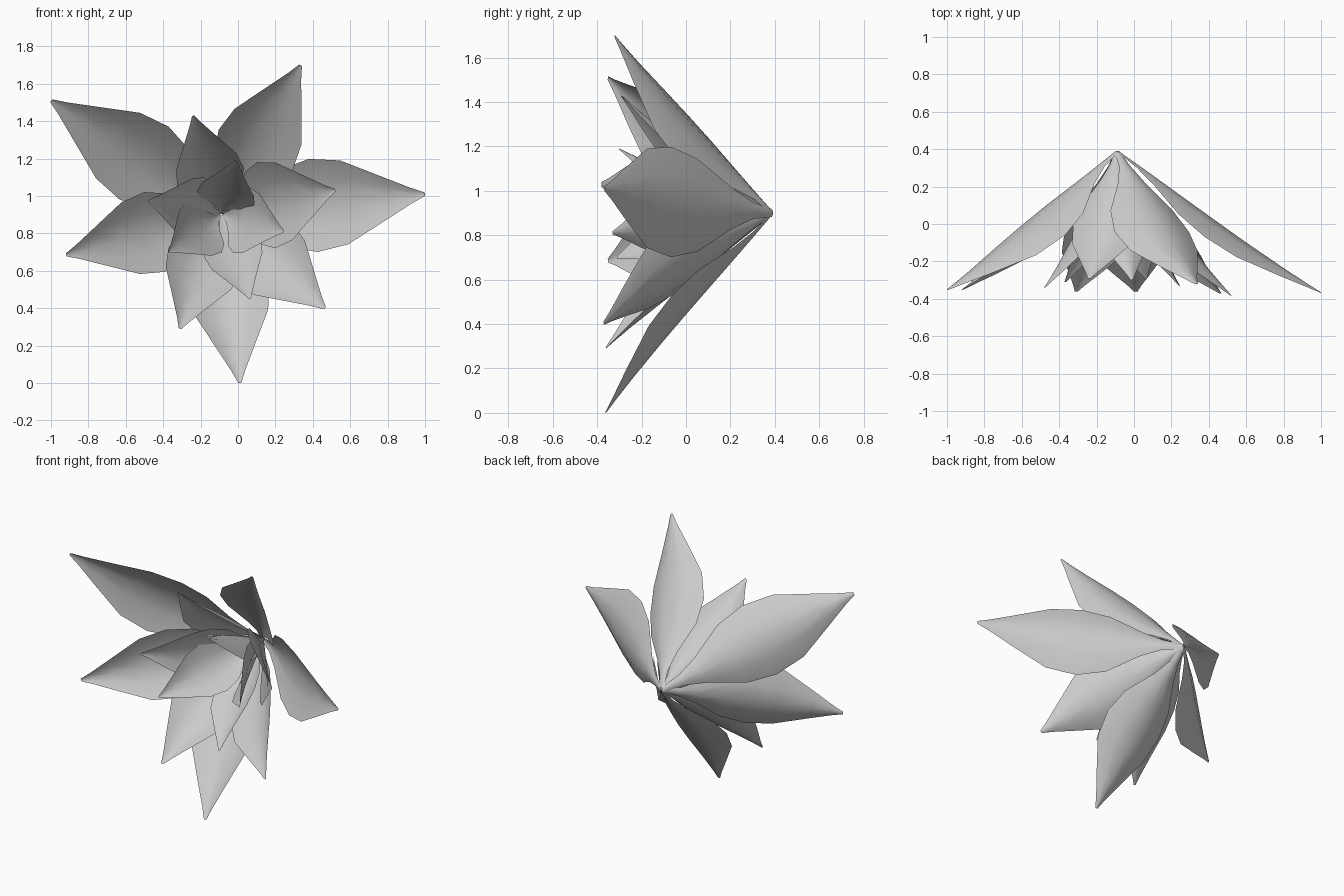
import bpy
from mathutils import Vector

if "Cube" in bpy.data.objects:
    bpy.data.objects.remove(bpy.data.objects["Cube"])

# Single flat colour for the whole flower
mat = bpy.data.materials.new("petal grey")
mat.diffuse_color = (0.6, 0.6, 0.6, 1)
mat.use_nodes = True
mat.node_tree.nodes["Principled BSDF"].inputs["Base Color"].default_value = mat.diffuse_color

BASE = Vector((-0.09, 0.385, 0.9))
AXIS = Vector((0, -1, 0))          # direction the flower opens

# Petal outline: position along the length, relative half width
PROFILE = [(0, .07), (.1, .15), (.2, .36), (.36, .84), (.5, 1.0),
           (.65, .9), (.83, .45), (.94, .17), (1, .04)]
ACROSS = [-1, -.5, 0, .5, 1]


def petal(name, tip, half, cup):
    """Cupped sheet running from the shared base to the tip."""
    d = Vector(tip) - BASE
    u = d.normalized()
    n = (AXIS - u * AXIS.dot(u)).normalized()   # towards the flower's inside
    s = u.cross(n)
    verts, faces = [], []
    for t, w in PROFILE:
        bow = 0.07 * t * t * (1 - t)
        for a in ACROSS:
            verts.append(BASE + d * t + s * (a * w * half)
                         + n * (bow + cup * w * a * a) + n * (-0.008 * (1 - t)))
    k = len(ACROSS)
    for r in range(len(PROFILE) - 1):
        for c in range(k - 1):
            i = r * k + c
            faces.append((i, i + 1, i + k + 1, i + k))
    me = bpy.data.meshes.new(name)
    me.from_pydata(verts, [], faces)
    me.materials.append(mat)
    for p in me.polygons:
        p.use_smooth = True
    ob = bpy.data.objects.new(name, me)
    bpy.context.collection.objects.link(ob)


# Rings of petals: (tip, half width)
RINGS = {
    "outer_petal": (0.09, [
        ((-1.0, -.35, 1.51), .235), ((.335, -.32, 1.70), .225),
        ((1.0, -.365, 1.01), .25), ((.465, -.37, .40), .22),
        ((.01, -.36, 0), .215), ((-.92, -.35, .685), .22)]),
    "middle_petal": (0.08, [
        ((.52, -.38, 1.03), .235), ((-.24, -.29, 1.43), .185),
        ((-.31, -.36, .29), .205), ((-.48, -.34, .975), .18)]),
    "inner_petal": (0.06, [
        ((-.01, -.30, 1.19), .16), ((-.37, -.31, .70), .165),
        ((.245, -.33, .81), .18), ((.065, -.29, .45), .16)]),
}
for ring, (cup, petals) in RINGS.items():
    for i, (tip, half) in enumerate(petals):
        petal(f"{ring}_{i + 1}", tip, half, cup)
